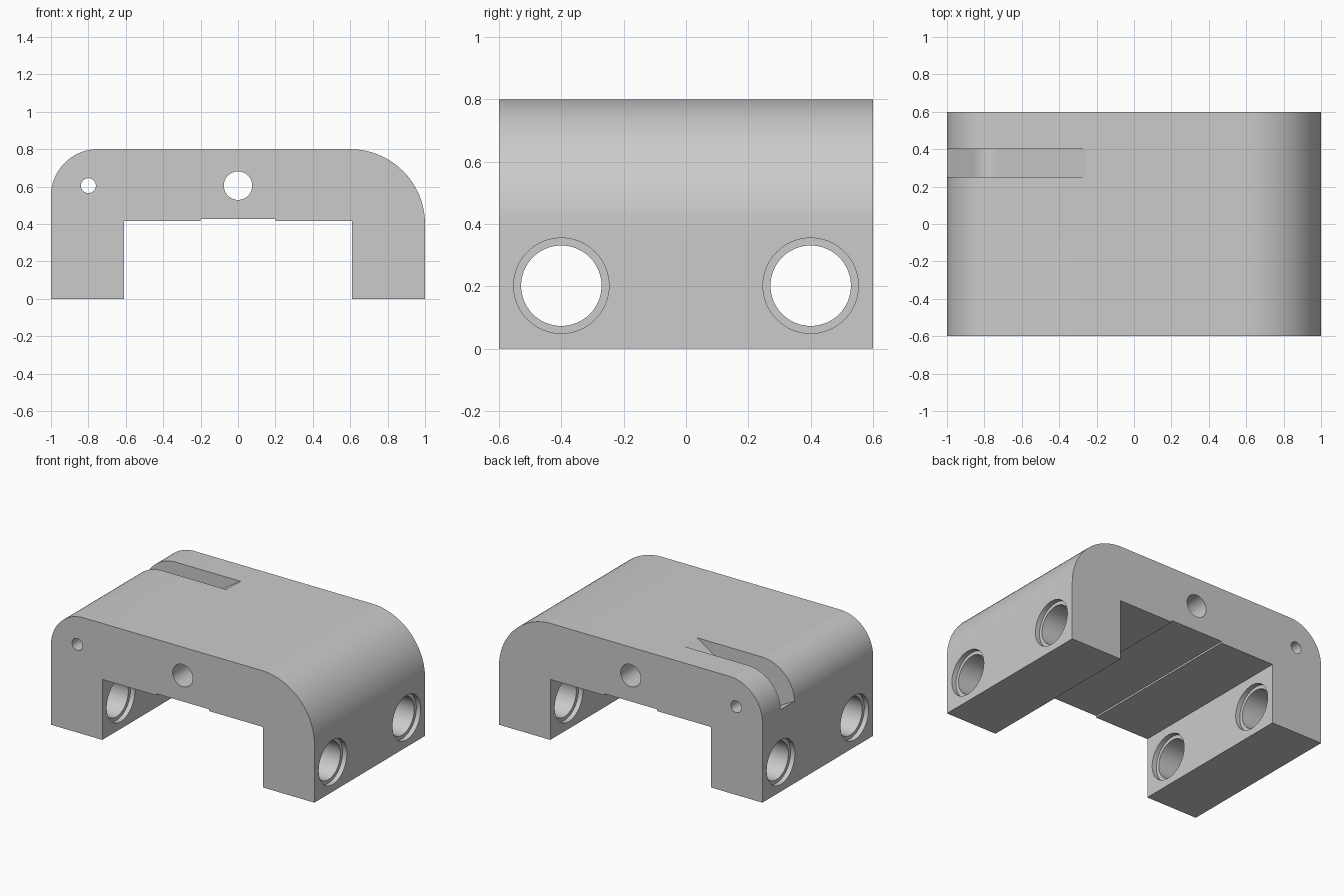
import bpy, bmesh
from math import radians, sin, cos
from mathutils import Matrix, Vector

cube = bpy.data.objects.get("Cube")
if cube:
    bpy.data.objects.remove(cube, do_unlink=True)

grey = bpy.data.materials.new("plain grey")
grey.use_nodes = True
colour = (0.6, 0.6, 0.6, 1)
grey.diffuse_color = colour
grey.node_tree.nodes["Principled BSDF"].inputs["Base Color"].default_value = colour


def add_object(name, bm):
    bmesh.ops.recalc_face_normals(bm, faces=bm.faces)
    mesh = bpy.data.meshes.new(name)
    bm.to_mesh(mesh)
    bm.free()
    mesh.materials.append(grey)
    obj = bpy.data.objects.new(name, mesh)
    bpy.context.collection.objects.link(obj)
    return obj


def arc(cx, cz, r, start, end, steps=24):
    angles = [radians(start + (end - start) * i / steps) for i in range(steps + 1)]
    return [(cx + r * cos(a), cz + r * sin(a)) for a in angles]


def extrude_profile(name, points, y0, y1):
    bm = bmesh.new()
    face = bm.faces.new([bm.verts.new((x, y0, z)) for x, z in points])
    new = bmesh.ops.extrude_face_region(bm, geom=[face])["geom"]
    verts = [v for v in new if isinstance(v, bmesh.types.BMVert)]
    bmesh.ops.translate(bm, verts=verts, vec=(0, y1 - y0, 0))
    return add_object(name, bm)


def cylinder(name, centre, r, length, axis):
    turn = Matrix.Rotation(radians(90), 4, "Y" if axis == "X" else "X")
    bm = bmesh.new()
    bmesh.ops.create_cone(bm, cap_ends=True, segments=64, radius1=r, radius2=r,
                          depth=length, matrix=Matrix.Translation(Vector(centre)) @ turn)
    return add_object(name, bm)


# Arched body: unequal rounded shoulders and a stepped channel underneath
half = [(0.61, 0), (0.61, 0.415), (0.2, 0.415), (0.2, 0.427)]
profile = [(1, 0)] + arc(0.6, 0.4, 0.4, 0, 90) + arc(-0.75, 0.55, 0.25, 90, 180)
profile += [(-1, 0)] + [(-x, z) for x, z in half] + half[::-1]
body = extrude_profile("bracket_body", profile, -0.6, 0.6)

# Cross pin holes through the front and back
cutters = [cylinder("centre_hole_cutter", (0, 0, 0.605), 0.076, 2, "Y"),
           cylinder("pin_hole_cutter", (-0.8, 0, 0.605), 0.04, 2, "Y")]

# Leg holes with a shallow counterbore on each leg face
for y in (-0.4, 0.4):
    cutters.append(cylinder("leg_hole_cutter", (0, y, 0.202), 0.129, 3, "X"))
    for x in (-1, -0.61, 0.61, 1):
        cutters.append(cylinder("counterbore_cutter", (x, y, 0.202), 0.153, 0.066, "X"))

# Lever slot: ramps on both sides of a rounded floor around the pin
slot = [(-1.2, 0.67)] + arc(-0.8, 0.6, 0.127, 242, 303, 16)
slot += [(-0.26, 0.8), (-0.26, 1), (-1.2, 1)]
cutters.append(extrude_profile("lever_slot_cutter", slot, 0.25, 0.4))

bpy.context.view_layer.objects.active = body
for cutter in cutters:
    cutter.hide_render = True
    mod = body.modifiers.new(cutter.name, "BOOLEAN")
    mod.operation = "DIFFERENCE"
    mod.solver = "EXACT"
    mod.object = cutter
    bpy.ops.object.modifier_apply(modifier=mod.name)
for cutter in cutters:
    bpy.data.objects.remove(cutter, do_unlink=True)

bpy.ops.object.select_all(action="DESELECT")
body.select_set(True)
bpy.ops.object.shade_smooth_by_angle(angle=radians(20))
